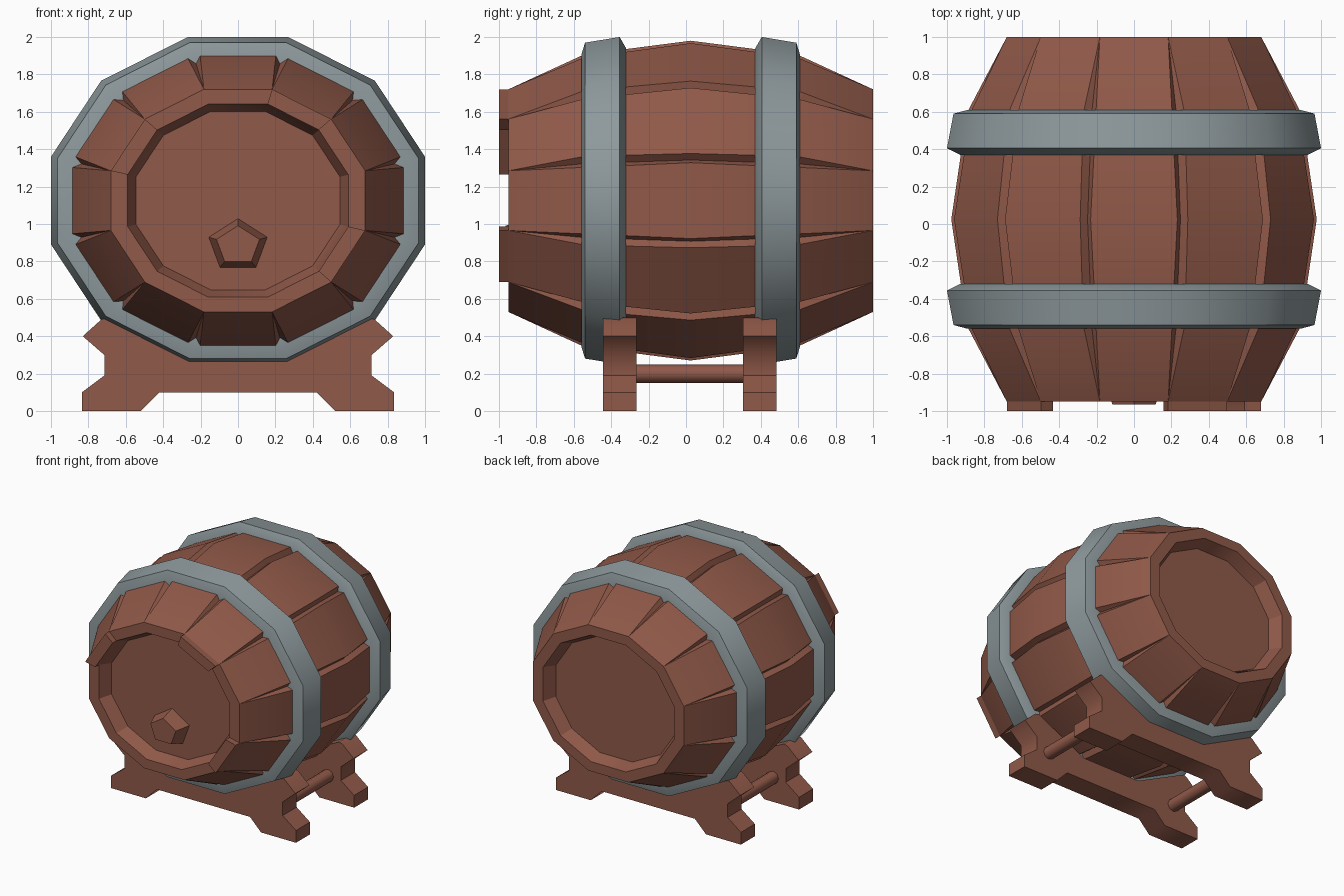
import bpy, bmesh, math
from mathutils import Vector

if "Cube" in bpy.data.objects:
    bpy.data.objects.remove(bpy.data.objects["Cube"])

CZ, SQ, CY, N = 1.125, 0.875, 0.025, 12   # barrel axis height, squash, middle, staves
T = math.tan(math.pi / N)


def material(name, rgb):
    m = bpy.data.materials.new(name)
    m.diffuse_color = (*rgb, 1)
    m.use_nodes = True
    m.node_tree.nodes["Principled BSDF"].inputs["Base Color"].default_value = m.diffuse_color
    return m


WOOD = material("brown wood", (0.28, 0.10, 0.066))
IRON = material("grey iron", (0.27, 0.32, 0.335))


def finish(bm, name, mat, angle):
    bmesh.ops.recalc_face_normals(bm, faces=bm.faces)
    me = bpy.data.meshes.new(name)
    bm.to_mesh(me)
    bm.free()
    me.materials.append(mat)
    ob = bpy.data.objects.new(name, me)
    bpy.context.collection.objects.link(ob)
    bpy.ops.object.select_all(action='DESELECT')
    ob.select_set(True)
    bpy.context.view_layer.objects.active = ob
    bpy.ops.object.shade_smooth_by_angle(angle=math.radians(angle))
    return ob


def ring(bm, y, r, groove=0.0, depth=0.0):
    """Twelve-sided ring: two edge points per stave and one groove floor point."""
    vs = []
    w = r * T - groove
    for i in range(N):
        a = 2 * math.pi * i / N
        for t, n in ((-w, r), (w, r), ((r - depth) * T, r - depth)):
            x = n * math.cos(a) - t * math.sin(a)
            z = n * math.sin(a) + t * math.cos(a)
            vs.append(bm.verts.new((x, y, CZ + SQ * z)))
    return vs


def bridge(bm, a, b):
    n = len(a)
    for i in range(n):
        j = (i + 1) % n
        bm.faces.new((a[i], a[j], b[j], b[i]))


# barrel: grooved staves, flat rims and recessed heads
bm = bmesh.new()
half = [(0.975, 0.68, 0, 0), (0.57, 0.893, 0.036, 0.05), (0.345, 0.926, 0.034, 0.05)]
sections = [(-0.85, 0.545, 0, 0), (-0.95, 0.59, 0, 0)]
sections += [(CY - u, r, g, d) for u, r, g, d in half]
sections += [(CY, 0.977, 0.03, 0.05)]
sections += [(CY + u, r, g, d) for u, r, g, d in reversed(half)]
sections += [(1.0, 0.59, 0, 0), (0.90, 0.545, 0, 0)]
rings = [ring(bm, *s) for s in sections]
for a, b in zip(rings, rings[1:]):
    bridge(bm, a, b)
bmesh.ops.remove_doubles(bm, verts=bm.verts, dist=0.0005)
for y in (-0.85, 0.90):
    head = [v for v in bm.verts if abs(v.co.y - y) < 1e-4]
    head.sort(key=lambda v: math.atan2(v.co.z - CZ, v.co.x))
    bm.faces.new(head)

# three staves stand proud at the front
proud = []
for f in bm.faces:
    if all(abs(v.co.y + 0.95) < 1e-4 for v in f.verts):
        c = f.calc_center_median()
        ang = math.degrees(math.atan2((c.z - CZ) / SQ, c.x)) % 360
        if min(abs(ang - k) for k in (60, 150, 330)) < 5:
            proud.append(f)
res = bmesh.ops.extrude_discrete_faces(bm, faces=proud)
for f in res["faces"]:
    for v in f.verts:
        v.co.y -= 0.05
finish(bm, "barrel", WOOD, 25)

# two iron hoops
for name, s in (("front_hoop", -1), ("back_hoop", 1)):
    bm = bmesh.new()
    prof = [(0.345, 0.86), (0.345, 0.93), (0.38, 1.0), (0.565, 0.965), (0.585, 0.89), (0.585, 0.82)]
    rs = [ring(bm, CY + s * u, r) for u, r in prof]
    for a, b in zip(rs, rs[1:] + rs[:1]):
        bridge(bm, a, b)
    bmesh.ops.remove_doubles(bm, verts=bm.verts, dist=0.0005)
    finish(bm, name, IRON, 35)

# five-sided tapered bung on the front head
bm = bmesh.new()
loops = []
for y, r in ((-0.84, 0.168), (-0.965, 0.121)):
    loops.append([bm.verts.new((r * math.sin(k * math.tau / 5), y, 0.885 + SQ * r * math.cos(k * math.tau / 5)))
                  for k in range(5)])
bridge(bm, *loops)
bm.faces.new(loops[0])
bm.faces.new(loops[1])
finish(bm, "bung", WOOD, 25)

# cradle supports: mirrored profile extruded along y
side = [(0.42, 0.10), (0.52, 0.0), (0.835, 0.0), (0.835, 0.10), (0.715, 0.19),
        (0.715, 0.30), (0.83, 0.40), (0.73, 0.49), (0.70, 0.50), (0.26, 0.285)]
outline = side + [(-x, z) for x, z in reversed(side)]
for name, y0 in (("front_support", -0.445), ("back_support", 0.305)):
    bm = bmesh.new()
    face = bm.faces.new([bm.verts.new((x, y0, z)) for x, z in outline])
    ext = bmesh.ops.extrude_face_region(bm, geom=[face], use_keep_orig=True)
    bmesh.ops.translate(bm, vec=Vector((0, 0.18, 0)),
                        verts=[g for g in ext["geom"] if isinstance(g, bmesh.types.BMVert)])
    finish(bm, name, WOOD, 52)

# two round rails joining the supports
for name, x in (("left_rail", -0.6), ("right_rail", 0.6)):
    bm = bmesh.new()
    ends = [[bm.verts.new((x + 0.05 * math.cos(k * math.tau / 8), y, 0.2 + 0.05 * math.sin(k * math.tau / 8)))
             for k in range(8)] for y in (-0.28, 0.32)]
    bridge(bm, *ends)
    bm.faces.new(ends[0])
    bm.faces.new(ends[1])
    finish(bm, name, WOOD, 50)
